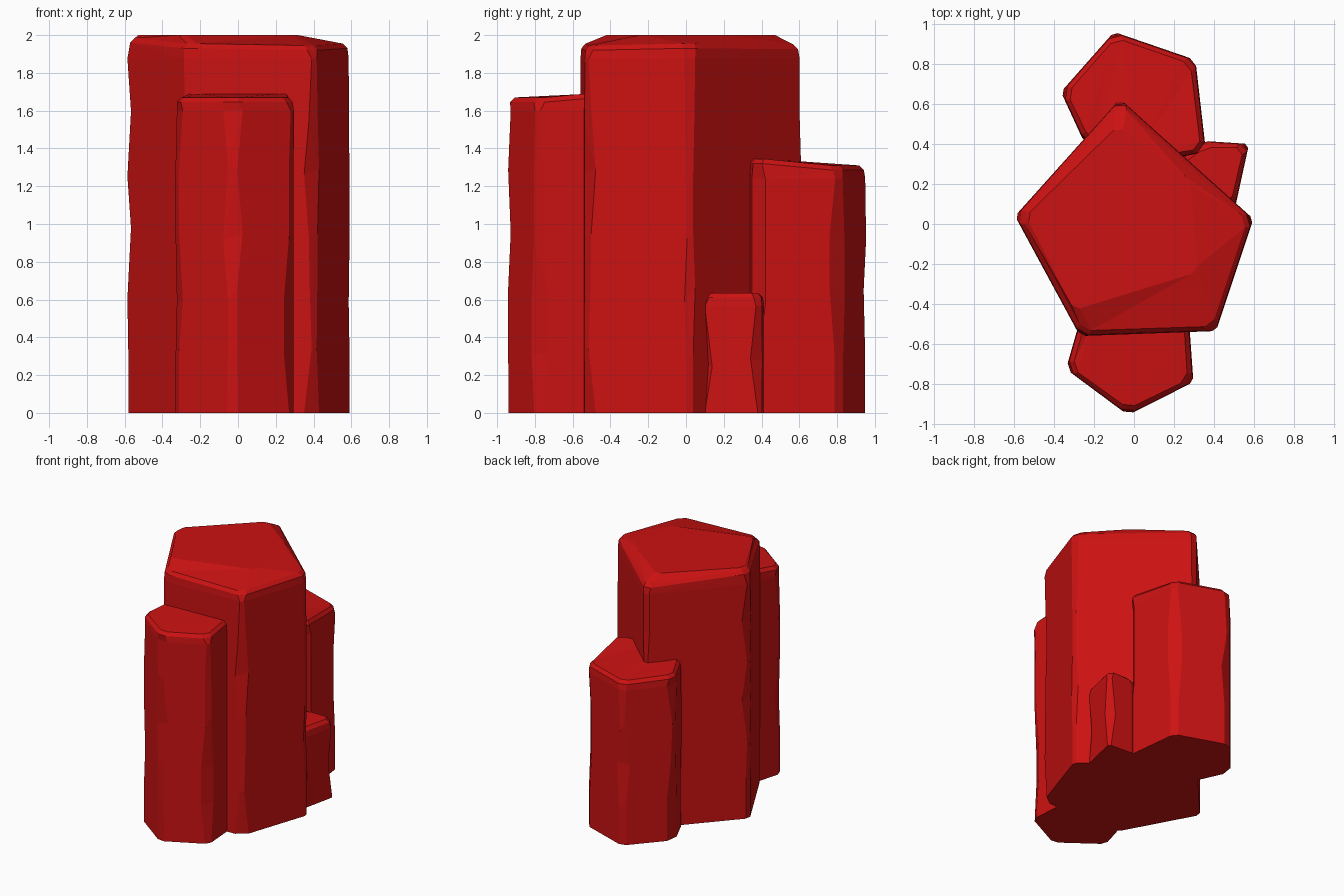
import bpy, bmesh, random
from mathutils import Vector

if "Cube" in bpy.data.objects:
    bpy.data.objects.remove(bpy.data.objects["Cube"])

random.seed(4)
red = bpy.data.materials.new("red_rock")
red.diffuse_color = (0.6, 0.006, 0.006, 1)
red.use_nodes = True
red.node_tree.nodes["Principled BSDF"].inputs["Base Color"].default_value = red.diffuse_color


def chamfered(corners, widths):
    """Cut each corner of a polygon back along both of its edges."""
    out = []
    n = len(corners)
    for i, p in enumerate(corners):
        p = Vector(p)
        for q in (corners[i - 1], corners[(i + 1) % n]):
            out.append(p + (Vector(q) - p).normalized() * widths[i])
    return out


def column(name, corners, tops, levels, plateau=None, plateau_z=0.0):
    """Counter-clockwise prism with irregularly chipped corners and a bevelled top."""
    bm = bmesh.new()
    n = len(corners)
    centre = sum((Vector(c) for c in corners), Vector((0, 0))) / n
    low = min(tops)
    rings = []
    for k in range(levels):
        z = (low - 0.07) * k / (levels - 1)
        widths = [random.choice((0.02, 0.03, 0.035, 0.06)) for _ in corners]
        ring = []
        for i, p in enumerate(chamfered(corners, widths)):
            dz = random.uniform(-0.05, 0.05) if 0 < k < levels - 1 else 0
            ring.append(bm.verts.new((p.x, p.y, z + dz)))
        rings.append(ring)
    # top shoulder and bevelled rim
    for inset, drop in ((0.005, 0.025), (0.03, 0.0)):
        ring = []
        for i, p in enumerate(chamfered(corners, [0.04] * n)):
            p = p + (centre - p).normalized() * inset
            ring.append(bm.verts.new((p.x, p.y, tops[i // 2] - drop)))
        rings.append(ring)
    # raised flat crown
    if plateau:
        rings.append([bm.verts.new((p.x, p.y, plateau_z))
                      for p in chamfered(plateau, [0.03] * n)])
    m = 2 * n
    for a, b in zip(rings, rings[1:]):
        for i in range(m):
            j = (i + 1) % m
            bm.faces.new((a[i], a[j], b[j], b[i]))
    bm.faces.new(rings[0][::-1])
    bm.faces.new(rings[-1])
    bmesh.ops.triangulate(bm, faces=bm.faces[:])
    bmesh.ops.recalc_face_normals(bm, faces=bm.faces[:])
    mesh = bpy.data.meshes.new(name)
    bm.to_mesh(mesh)
    bm.free()
    mesh.materials.append(red)
    obj = bpy.data.objects.new(name, mesh)
    bpy.context.collection.objects.link(obj)
    return obj


# tall central pentagon column with a chipped crown
main = column("rock_columns",
              [(-0.595, 0.04), (-0.07, 0.625), (0.597, 0.025), (0.41, -0.535), (-0.27, -0.56)],
              [1.985, 1.95, 1.955, 1.945, 1.955], 7,
              [(-0.54, 0.04), (-0.08, 0.49), (0.28, 0.22), (0.32, -0.24), (-0.30, -0.43)], 2.0)

# shorter columns: front, back and a small stub on the back right
parts = [
    column("front_column",
           [(-0.34, -0.725), (-0.03, -0.955), (0.297, -0.79), (0.275, -0.48), (-0.27, -0.48)],
           [1.67, 1.67, 1.67, 1.69, 1.69], 6),
    column("back_column",
           [(0.36, 0.36), (0.307, 0.82), (-0.10, 0.96), (-0.365, 0.66), (-0.25, 0.41), (0.05, 0.3)],
           [1.345, 1.31, 1.31, 1.32, 1.335, 1.35], 5),
    column("small_column",
           [(0.25, 0.08), (0.505, 0.08), (0.575, 0.40), (0.35, 0.415), (0.2, 0.3)],
           [0.635] * 5, 3),
]

# merge everything into one solid rock
bpy.context.view_layer.objects.active = main
for part in parts:
    mod = main.modifiers.new("join", 'BOOLEAN')
    mod.operation = 'UNION'
    mod.solver = 'EXACT'
    mod.object = part
    bpy.ops.object.modifier_apply(modifier=mod.name)
for part in parts:
    bpy.data.objects.remove(part)
